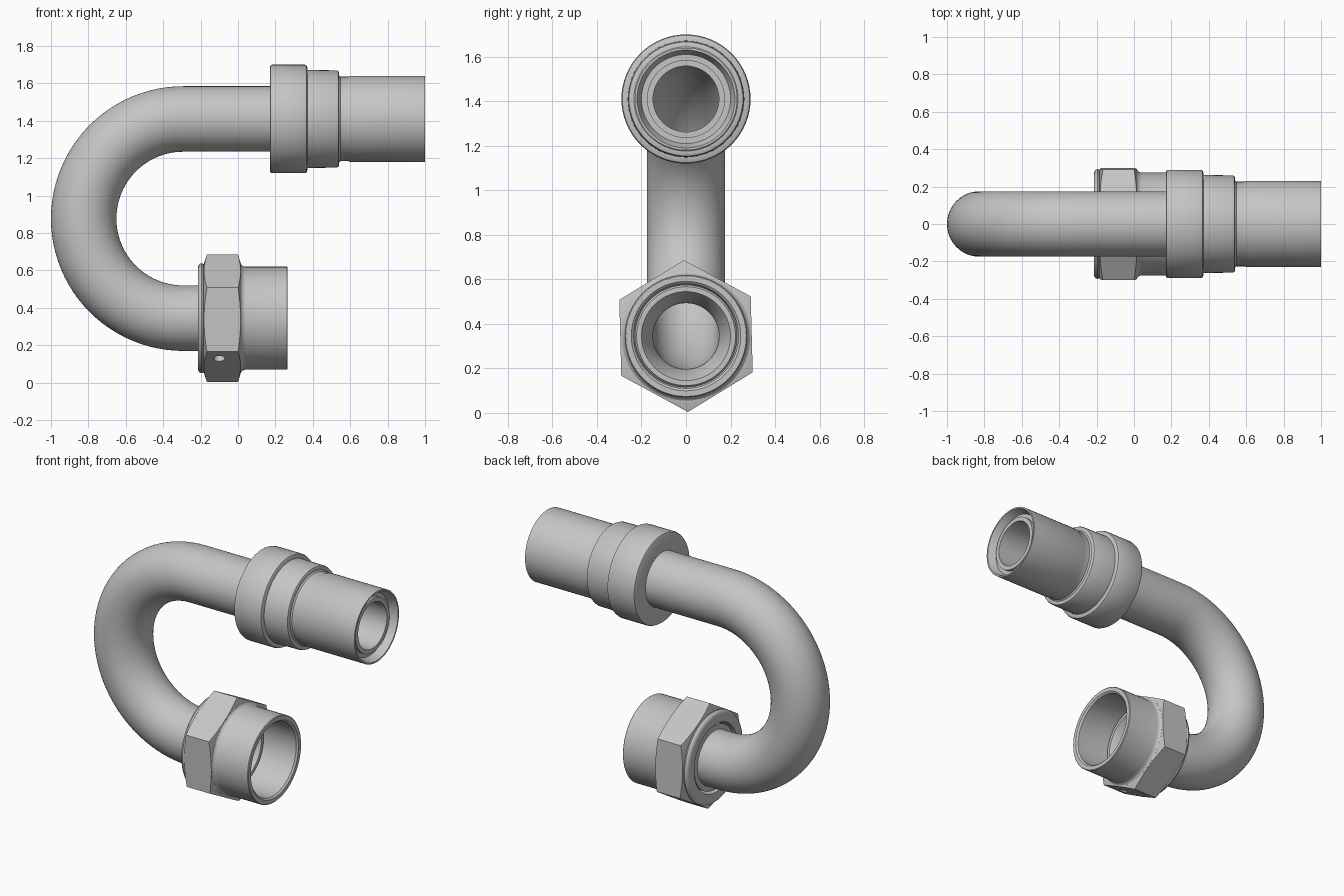
import bpy, bmesh, math
from mathutils import Vector

if "Cube" in bpy.data.objects:
    bpy.data.objects.remove(bpy.data.objects["Cube"])

TOP, LOW = 1.41, 0.345            # heights of the two pipe axes
BEND_X, BEND_R = -0.2925, 0.5325  # return bend

steel = bpy.data.materials.new("brushed_steel")
steel.diffuse_color = (0.56, 0.56, 0.56, 1)
steel.use_nodes = True
steel.node_tree.nodes["Principled BSDF"].inputs["Base Color"].default_value = steel.diffuse_color


def skin(name, rings, n=64, phase=0.0, loop=True):
    """Skin circles given as (x, z, bend angle, radius); loop joins last to first."""
    bm = bmesh.new()
    rows = []
    for x, z, s, r in rings:
        out = Vector((-math.sin(s), 0, math.cos(s)))
        row = []
        for i in range(n):
            a = phase + 2 * math.pi * i / n
            p = Vector((x, 0, z)) + r * (math.cos(a) * Vector((0, 1, 0)) + math.sin(a) * out)
            row.append(bm.verts.new(p))
        rows.append(row)
    pairs = list(zip(rows, rows[1:]))
    if loop:
        pairs.append((rows[-1], rows[0]))
    else:
        bm.faces.new(rows[0])
        bm.faces.new(rows[-1])
    for a, b in pairs:
        for i in range(n):
            j = (i + 1) % n
            bm.faces.new((a[i], a[j], b[j], b[i]))
    bmesh.ops.recalc_face_normals(bm, faces=bm.faces)
    me = bpy.data.meshes.new(name)
    bm.to_mesh(me)
    bm.free()
    ob = bpy.data.objects.new(name, me)
    bpy.context.collection.objects.link(ob)
    me.materials.append(steel)
    return ob


def lathe(name, z, profile):
    return skin(name, [(x, z, 0, r) for x, r in profile])


def activate(ob):
    bpy.ops.object.select_all(action='DESELECT')
    ob.select_set(True)
    bpy.context.view_layer.objects.active = ob


def boolean(ob, other, operation):
    activate(ob)
    mod = ob.modifiers.new("cut", 'BOOLEAN')
    mod.operation, mod.object, mod.solver = operation, other, 'EXACT'
    bpy.ops.object.modifier_apply(modifier=mod.name)
    bpy.data.objects.remove(other)


# hollow return-bend pipe: outer wall one way, inner wall back
path = [(0.97, TOP, 0)]
for i in range(49):
    s = math.pi * i / 48
    path.append((BEND_X - BEND_R * math.sin(s), (TOP + LOW) / 2 + BEND_R * math.cos(s), s))
path.append((-0.09, LOW, math.pi))
pipe = skin("bent_pipe", [(*p, 0.175) for p in path] + [(*p, 0.148) for p in reversed(path)])

# stepped sleeve and straight spigot on the upper end
sleeve = lathe("stepped_sleeve", TOP, [
    (0.17, 0.16), (0.17, 0.278), (0.174, 0.286), (0.183, 0.29),
    (0.357, 0.29), (0.366, 0.286), (0.37, 0.278), (0.372, 0.262),
    (0.527, 0.26), (0.536, 0.256), (0.54, 0.248), (0.54, 0.234),
    (0.548, 0.226), (0.59, 0.226), (0.60, 0.23), (1.0, 0.23),
    (1.0, 0.22), (0.95, 0.20), (0.95, 0.16)])

# flared seat at the lower pipe end
seat = lathe("flared_seat", LOW, [
    (-0.205, 0.165), (-0.205, 0.208), (-0.14, 0.208), (-0.10, 0.23), (0.02, 0.23),
    (0.03, 0.222), (0.03, 0.20), (-0.06, 0.149), (-0.09, 0.149), (-0.09, 0.165)])

# round body of the swivel nut, with its bore
body = lathe("nut_body", LOW, [
    (-0.215, 0.222), (-0.215, 0.268), (-0.212, 0.281), (-0.205, 0.29), (-0.195, 0.294),
    (-0.186, 0.291), (-0.178, 0.28), (-0.16, 0.265), (-0.01, 0.265), (0.0, 0.29),
    (0.016, 0.29), (0.022, 0.282), (0.031, 0.277), (0.042, 0.275), (0.261, 0.275),
    (0.265, 0.271), (0.265, 0.246), (0.255, 0.235), (-0.10, 0.235), (-0.15, 0.222)])

# hexagon of the nut with chamfered corners, turned a touch
nut = skin("nut_hexagon", [(-0.25, LOW, 0, 0.341), (0.1, LOW, 0, 0.341)],
           n=6, phase=math.radians(31.5), loop=False)
chamfer = lathe("chamfer_cutter", LOW, [
    (-0.185, 0.255), (-0.185, 0.285), (-0.163, 0.35), (-0.002, 0.35),
    (0.017, 0.285), (0.017, 0.255)])
boolean(nut, chamfer, 'INTERSECT')

# small drilled hole in the lower front flat
bpy.ops.mesh.primitive_cylinder_add(vertices=24, radius=0.03, depth=0.16,
                                    location=(-0.10, -0.22, 0.13),
                                    rotation=(math.radians(-30), 0, 0))
boolean(nut, bpy.context.object, 'DIFFERENCE')

for ob in (pipe, sleeve, seat, body, nut):
    activate(ob)
    bpy.ops.object.shade_smooth_by_angle(angle=math.radians(32))
